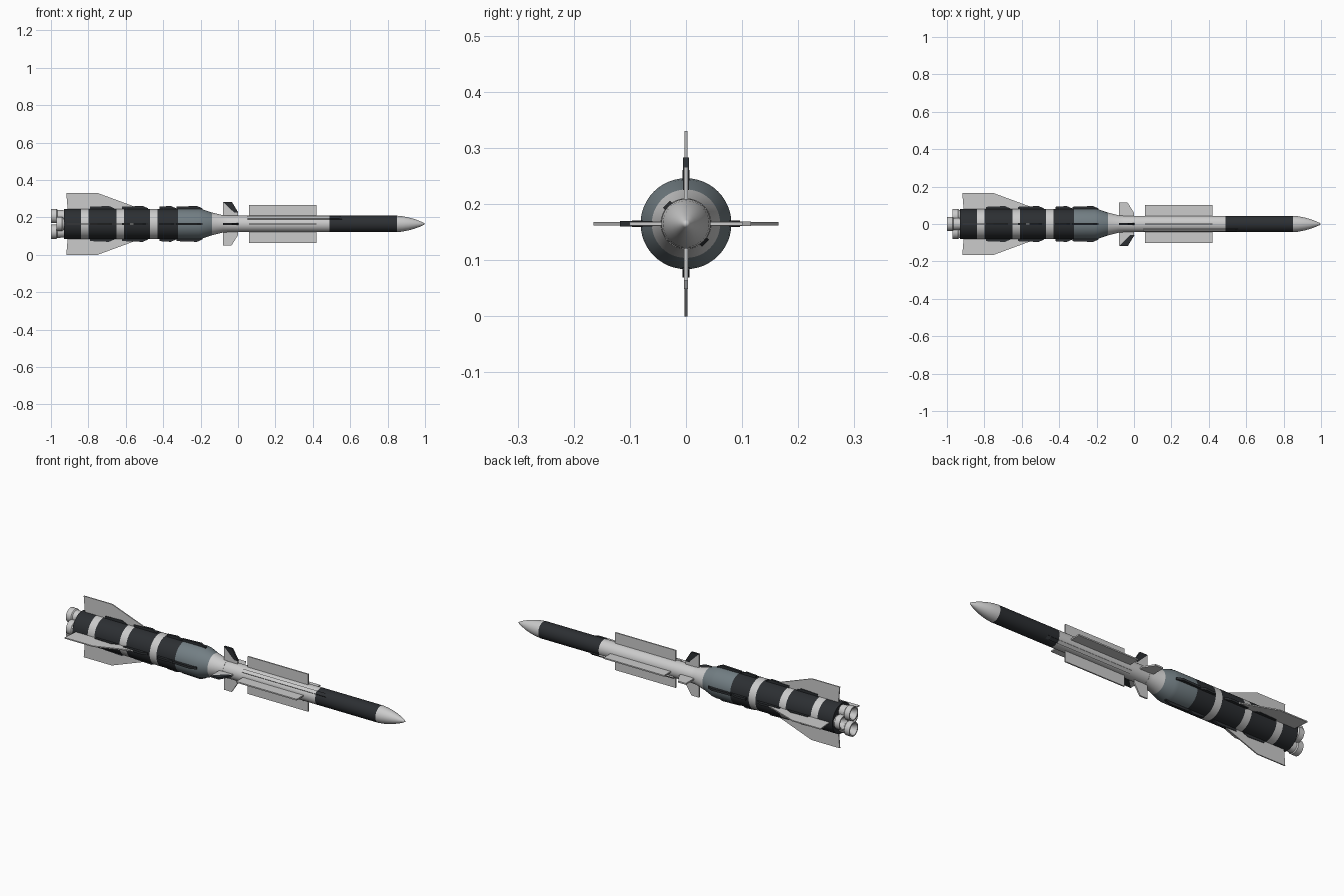
import bpy, bmesh, math
from mathutils import Matrix, Vector

if "Cube" in bpy.data.objects:
    bpy.data.objects.remove(bpy.data.objects["Cube"])

AXIS = 0.165  # height of the missile's centre line


def material(name, rgb):
    m = bpy.data.materials.new(name)
    m.diffuse_color = (*rgb, 1)
    m.use_nodes = True
    m.node_tree.nodes["Principled BSDF"].inputs["Base Color"].default_value = m.diffuse_color
    return m


DARK = material("dark_paint", (0.025, 0.028, 0.032))
SLATE = material("slate_paint", (0.17, 0.21, 0.23))
LIGHT = material("light_paint", (0.62, 0.62, 0.61))


def finish(name, bm, mat=None, smooth=False):
    bmesh.ops.recalc_face_normals(bm, faces=bm.faces)
    mesh = bpy.data.meshes.new(name)
    bm.to_mesh(mesh)
    bm.free()
    ob = bpy.data.objects.new(name, mesh)
    bpy.context.collection.objects.link(ob)
    if mat:
        mesh.materials.append(mat)
    if smooth:
        bpy.ops.object.select_all(action='DESELECT')
        ob.select_set(True)
        bpy.context.view_layer.objects.active = ob
        bpy.ops.object.shade_smooth_by_angle(angle=math.radians(35))
    return ob


def lathe(name, profile, mat=None, centre=(0, 0), sides=48):
    """Revolve (x, radius) points about a lengthwise axis."""
    bm = bmesh.new()
    rings = []
    for x, r in profile:
        n = 1 if r == 0 else sides
        rings.append([bm.verts.new((x, centre[0] + r * math.cos(2 * math.pi * i / sides),
                                    AXIS + centre[1] + r * math.sin(2 * math.pi * i / sides)))
                      for i in range(n)])
    for a, b in zip(rings, rings[1:]):
        for i in range(sides):
            j = (i + 1) % sides
            quad = [a[i % len(a)], a[j % len(a)], b[j % len(b)], b[i % len(b)]]
            bm.faces.new(list(dict.fromkeys(quad)))
    for ring in (rings[0], rings[-1]):
        if len(ring) > 1:
            bm.faces.new(ring)
    return finish(name, bm, mat, True)


def plate(name, outline, thick, angle, mat=None):
    """Flat fin from (x, radius) points, turned about the centre line."""
    bm = bmesh.new()
    rot = Matrix.Translation((0, 0, AXIS)) @ Matrix.Rotation(angle, 4, 'X')
    sides = [[bm.verts.new(rot @ Vector((x, s * thick / 2, r))) for x, r in outline]
             for s in (-1, 1)]
    n = len(outline)
    bm.faces.new(sides[0])
    bm.faces.new(sides[1])
    for i in range(n):
        j = (i + 1) % n
        bm.faces.new((sides[0][i], sides[0][j], sides[1][j], sides[1][i]))
    return finish(name, bm, mat)


# booster tube with alternating painted bands
R = 0.081
edges = [-0.93, -0.84, -0.80, -0.65, -0.61, -0.47, -0.43, -0.32]
for i, (a, b) in enumerate(zip(edges, edges[1:])):
    lathe(f"booster_band_{i}", [(a, R), (b, R)], DARK if i % 2 == 0 else None)

# booster shoulder and interstage cone
lathe("booster_shoulder", [(-0.32, R), (-0.21, R), (-0.19, 0.078), (-0.14, 0.061)], SLATE)
lathe("interstage_cone", [(-0.14, 0.061), (-0.08, 0.046), (-0.06, 0.045)], LIGHT)

# sustainer body and nose
B = 0.044
lathe("sustainer_body", [(-0.06, B), (0.49, B)], LIGHT)
lathe("guidance_section", [(0.49, B), (0.85, B)], DARK)
lathe("nose_cone", [(0.85, B), (0.88, 0.041), (0.91, 0.035), (0.94, 0.027),
                    (0.97, 0.016), (0.99, 0.007), (1.0, 0)], LIGHT)

# four rocket nozzles, the vertical pair longer
for i in range(4):
    a = i * math.pi / 2
    end = -1.0 if i % 2 else -0.97
    lathe(f"nozzle_{i}", [(-0.92, 0.030), (end + 0.035, 0.033), (end + 0.03, 0.038),
                          (end, 0.038), (end, 0.032), (end + 0.03, 0.018)],
          None, (0.042 * math.cos(a), 0.042 * math.sin(a)), 24)

for i in range(4):
    a = i * math.pi / 2
    # large tail fins
    plate(f"tail_fin_{i}", [(-0.91, 0.07), (-0.918, 0.165), (-0.75, 0.165),
                            (-0.56, 0.095), (-0.53, 0.07)], 0.006, a)
    # long mid-body wings
    plate(f"wing_{i}", [(0.06, 0.03), (0.06, 0.101), (0.42, 0.101), (0.42, 0.03)], 0.007, a, LIGHT)
    # steering fins, two of them with dark leading panels
    plate(f"steering_fin_{i}", [(-0.08, 0.035), (-0.08, 0.116), (-0.035, 0.116),
                                (0.0, 0.06), (0.0, 0.035)], 0.008, a, LIGHT)
    if i < 2:
        plate(f"steering_panel_{i}", [(-0.08, 0.118), (-0.033, 0.118), (0.002, 0.06),
                                      (-0.02, 0.06)], 0.010, a, DARK)
    # dark strakes along the booster
    for k, (x0, x1) in enumerate([(-0.79, -0.66), (-0.62, -0.48), (-0.42, -0.33), (-0.33, -0.19)]):
        plate(f"strake_{i}_{k}", [(x0, 0.07), (x0, 0.092), (x1 - 0.03, 0.096),
                                  (x1, 0.083), (x1, 0.07)], 0.012, a, DARK)

# cable ducts on opposite sides of the sustainer
for i, a in enumerate((math.pi / 4, math.pi * 5 / 4)):
    plate(f"cable_duct_{i}", [(0.05, 0.035), (0.05, 0.049), (0.49, 0.049), (0.49, 0.035)], 0.018, a, LIGHT)
    plate(f"cable_duct_end_{i}", [(0.49, 0.035), (0.49, 0.049), (0.54, 0.049), (0.56, 0.043),
                                  (0.56, 0.035)], 0.018, a, DARK)
